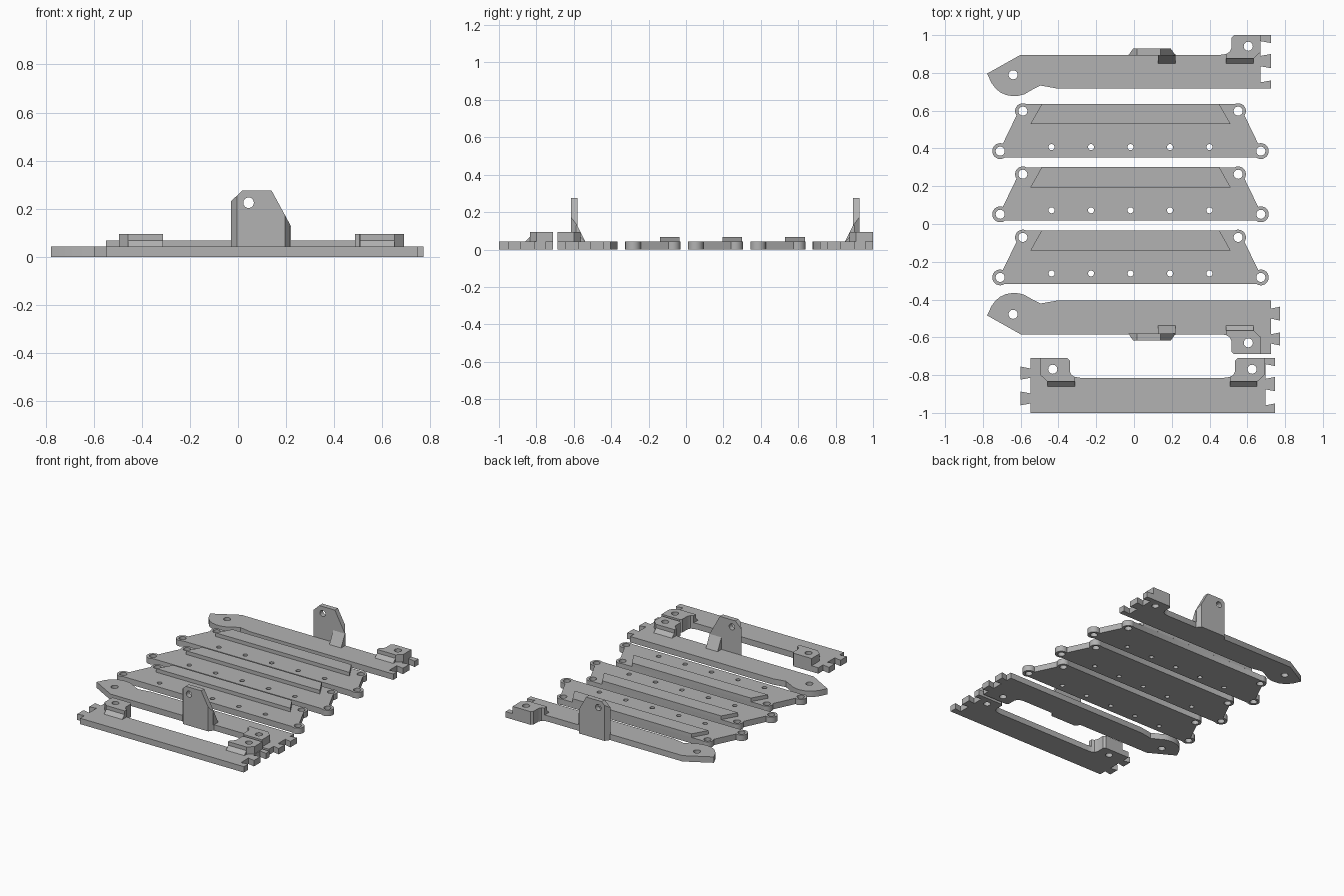
import bpy, bmesh
from math import sin, cos, radians

if "Cube" in bpy.data.objects:
    bpy.data.objects.remove(bpy.data.objects["Cube"])

BASE, LIP, BLOCK = 0.042, 0.068, 0.094   # heights of the stepped levels

grey = bpy.data.materials.new("plain grey")
grey.use_nodes = True
colour = (0.45, 0.45, 0.45, 1)
grey.diffuse_color = colour
grey.node_tree.nodes["Principled BSDF"].inputs["Base Color"].default_value = colour


def arc(cx, cy, r, start, end, steps=14):
    angles = [radians(start + (end - start) * i / steps) for i in range(steps + 1)]
    return [(cx + r * cos(a), cy + r * sin(a)) for a in angles]


def hole(cx, cy, r):
    return arc(cx, cy, r, 0, 345, 23)


def prism(name, loops, w0, w1, place=lambda u, v, w: (u, v, w)):
    """Fill outline and hole loops, extrude from w0 to w1, then map into place."""
    curve = bpy.data.curves.new(name, "CURVE")
    curve.dimensions, curve.fill_mode = "2D", "BOTH"
    curve.extrude = (w1 - w0) / 2
    for loop in loops:
        spline = curve.splines.new("POLY")
        spline.points.add(len(loop) - 1)
        for point, (u, v) in zip(spline.points, loop):
            point.co = (u, v, 0, 1)
        spline.use_cyclic_u = True
    temp = bpy.data.objects.new(name + "_outline", curve)
    mesh = bpy.data.meshes.new_from_object(temp)
    bpy.data.objects.remove(temp)
    bpy.data.curves.remove(curve)
    bm = bmesh.new()
    bm.from_mesh(mesh)
    bmesh.ops.remove_doubles(bm, verts=bm.verts, dist=1e-5)
    for v in bm.verts:
        v.co = place(v.co.x, v.co.y, v.co.z + (w0 + w1) / 2)
    bmesh.ops.recalc_face_normals(bm, faces=bm.faces)
    bm.to_mesh(mesh)
    bm.free()
    mesh.name = name
    mesh.materials.clear()
    mesh.materials.append(grey)
    obj = bpy.data.objects.new(name, mesh)
    bpy.context.collection.objects.link(obj)
    bpy.ops.object.select_all(action="DESELECT")
    obj.select_set(True)
    bpy.context.view_layer.objects.active = obj
    bpy.ops.object.shade_smooth_by_angle(angle=radians(30))
    return obj


def teeth(x, depth, length, spans):
    """Dovetail edge running from t = 0 to t = length."""
    flare, points = 0.01, []
    for a, b in spans:
        points += [(x, a + flare)] if a > 0 else []
        points += [(x + depth, a), (x + depth, b)]
        points += [(x, b - flare)] if b < length else []
    if spans[0][0] > 0:
        points.insert(0, (x, 0))
    if spans[-1][1] < length:
        points.append((x, length))
    return points


def sockets(length):
    return [(0, 0.042), (0.1, 0.175), (0.24, length)]


TABS = [(0.045, 0.114), (0.177, 0.25)]
# bracket neck, as distance inward from its outer edge and from its top
NECK = [(0.21, 0.104), (0.183, 0.1), (0.165, 0.09), (0.155, 0.07), (0.155, 0.014), (0.141, 0)]


def bracket_hole(xo, sx=1):
    return hole(xo - sx * 0.065, 0.059, 0.024)


def bracket(name, xo, sx, place):
    """Raised pivot block with its small sloped support."""
    outline = [(0, 0)] + NECK[:0:-1] + [(0.183, 0.125), (0.038, 0.125), (0, 0.09)]
    prism(name, [[(xo - sx * d, t) for d, t in outline], bracket_hole(xo, sx)],
          BASE, BLOCK, place)
    support = [(0.12, BASE), (0.15, BASE), (0.125, LIP), (0.125, BLOCK), (0.12, BLOCK)]
    prism(name + "_support", [support], 0.038, 0.183,
          lambda t, z, d: place(xo - sx * d, t, z))


def arm(name, y0, s, edge, depth, spans):
    """Long side arm with rounded nose, bracket, and upright lug."""
    def place(x, t, z):
        return (x, y0 + s * t, z)
    nose = [(-0.405, 0.283), (-0.495, 0.267), (-0.537, 0.288), (-0.58, 0.313),
            (-0.61, 0.321), (-0.643, 0.323), (-0.678, 0.317), (-0.71, 0.302),
            (-0.735, 0.28), (-0.754, 0.254), (-0.778, 0.204), (-0.6, 0.104)]
    outline = teeth(edge, depth, 0.283, spans) + nose + [(0.67 - d, t) for d, t in NECK]
    prism(name, [outline, hole(-0.64, 0.21, 0.024), bracket_hole(0.67)], 0, BASE, place)
    bracket(name + "_bracket", 0.67, 1, place)

    # upright lug, its outer face narrowed by slanted ends
    def place_lug(x, z, t):
        if t < 0.09 and x < -0.02:
            x, z = x + 0.025, z + (0.024 if z > 0.1 else 0)
        elif t < 0.09 and x > 0.21:
            x, z = x - 0.025, z + (0.046 if z > 0.1 else 0)
        return place(x, t, z)
    lug = [(-0.03, 0), (0.22, 0), (0.22, 0.128), (0.14, 0.275), (0.017, 0.275), (-0.03, 0.23)]
    prism(name + "_lug", [lug, hole(0.044, 0.225, 0.022)], 0.072, 0.107, place_lug)
    prism(name + "_lug_gusset", [[(0.1, BASE), (0.15, BASE), (0.107, 0.128), (0.1, 0.128)]],
          0.127, 0.22, lambda t, z, x: place(x, t, z))


arm("back_arm", 1.0, -1, 0.67, 0.055, sockets(0.283))
arm("front_arm", -0.688, 1, 0.725, 0.047, TABS)


# front plate with a bracket at each end
def place_plate(x, t, z):
    return (x, -0.71 - t, z)


right_edge = teeth(0.695, 0.051, 0.29, sockets(0.29))
left_edge = teeth(-0.548, -0.052, 0.29, TABS)[::-1]
outline = (right_edge + left_edge + [(-0.495 + d, t) for d, t in NECK[::-1]]
           + [(0.69 - d, t) for d, t in NECK])
prism("front_plate", [outline, bracket_hole(0.69), bracket_hole(-0.495, -1)],
      0, BASE, place_plate)
bracket("right_plate_bracket".replace("right", "left"), 0.69, 1, place_plate)
bracket("right_plate_bracket", -0.495, -1, place_plate)

# three slats with rounded ears, pin holes and a raised strip
half = arc(0.69, 0.034, 0.042, -126, 110) + arc(0.57, 0.246, 0.041, -35, 116)
slat = half + [(-x, y) for x, y in reversed(half)]
holes = [hole(sx * x, y, 0.024) for sx in (-1, 1) for x, y in ((0.69, 0.034), (0.57, 0.246))]
holes += [hole(0.209 * i, 0.055, 0.016) for i in range(-2, 3)]
strip = [(-0.53, 0.177), (0.53, 0.177), (0.47, 0.283), (-0.47, 0.283)]
for i, word in enumerate(("back", "middle", "front")):
    def place_slat(x, y, z, y0=0.352 - 0.3345 * i):
        return (x - 0.0185, y + y0, z)
    prism(word + "_slat", [slat] + holes, 0, BASE, place_slat)
    prism(word + "_slat_strip", [strip], BASE, LIP, place_slat)
